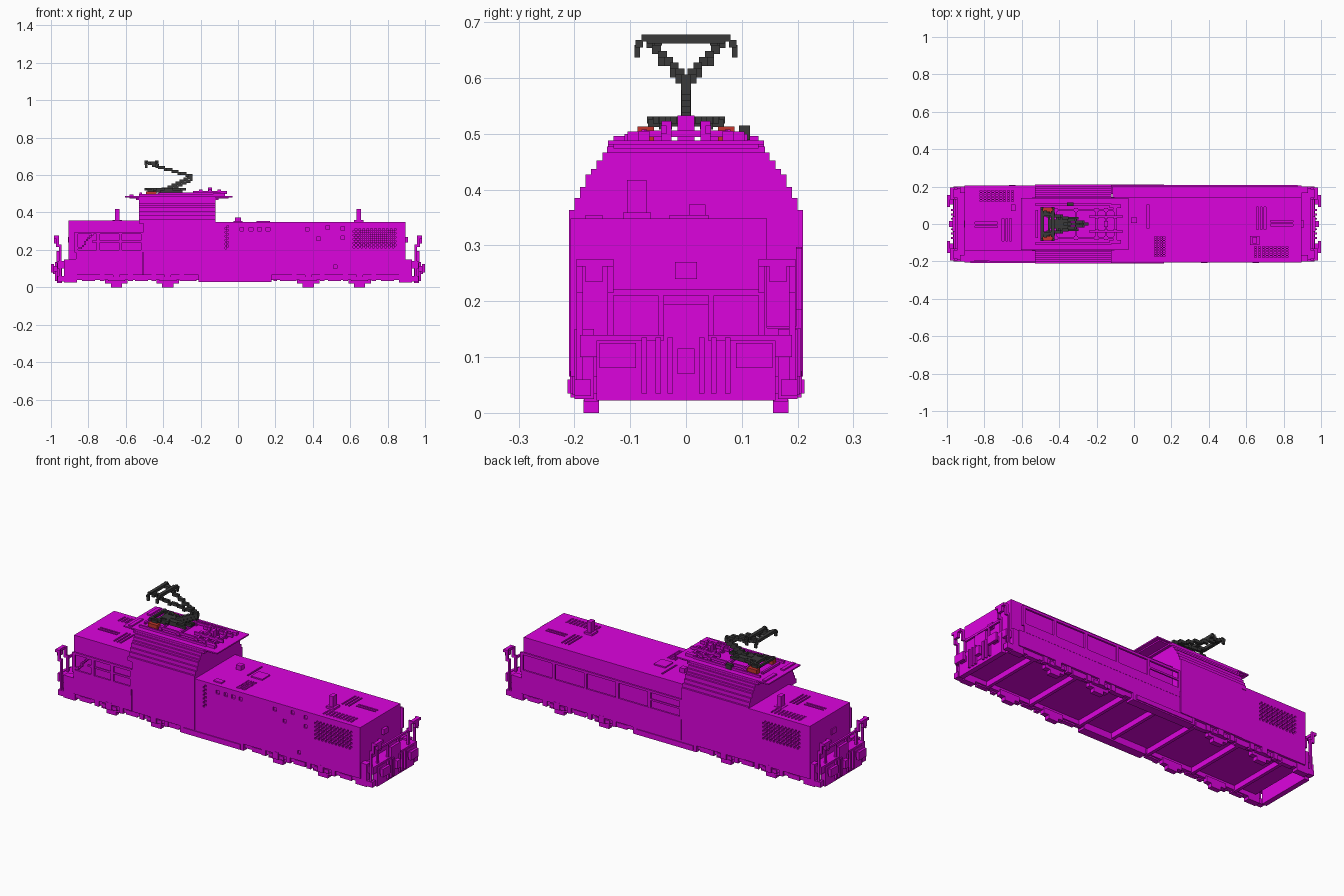
import bpy, bmesh
from mathutils import Vector, Matrix

if "Cube" in bpy.data.objects:
    bpy.data.objects.remove(bpy.data.objects["Cube"], do_unlink=True)


def material(name, rgb):
    m = bpy.data.materials.new(name)
    m.use_nodes = True
    m.diffuse_color = (*rgb, 1)
    m.node_tree.nodes["Principled BSDF"].inputs["Base Color"].default_value = (*rgb, 1)
    return m


MAGENTA = material("magenta", (0.72, 0.001, 0.73))
DARK = material("dark grey", (0.042, 0.042, 0.042))
RED = material("insulator red", (0.55, 0.035, 0.025))


def part(name, boxes, mat=MAGENTA):
    """One flat-shaded object from boxes (x0, x1, y0, y1, z0, z1)."""
    bm = bmesh.new()
    for x0, x1, y0, y1, z0, z1 in boxes:
        centre = Vector((x0 + x1, y0 + y1, z0 + z1)) / 2
        size = Matrix.Diagonal((x1 - x0, y1 - y0, z1 - z0, 1))
        bmesh.ops.create_cube(bm, size=1, matrix=Matrix.Translation(centre) @ size)
    me = bpy.data.meshes.new(name)
    bm.to_mesh(me)
    bm.free()
    me.materials.append(mat)
    ob = bpy.data.objects.new(name, me)
    bpy.context.collection.objects.link(ob)
    return ob


def cut(ob, boxes):
    """Sink slots into a part with a hidden cutter."""
    cutter = part(ob.name + "_cutter", boxes)
    cutter.hide_render = True
    cutter.hide_viewport = True
    mod = ob.modifiers.new("slots", "BOOLEAN")
    mod.operation = "DIFFERENCE"
    mod.solver = "EXACT"
    mod.object = cutter


def block(x, y, z, sx, sy, sz):
    return (x - sx / 2, x + sx / 2, y - sy / 2, y + sy / 2, z - sz / 2, z + sz / 2)


def steps(a, b, t=0.013, pitch=0.0105):
    """Small blocks stepping from a to b."""
    a, b = Vector(a), Vector(b)
    n = max(1, round(max(abs(c) for c in b - a) / pitch))
    return [block(*(round(c / pitch) * pitch for c in a.lerp(b, i / n)), t, t, t) for i in range(n + 1)]


def turned(boxes, lift=0):
    """Half turn about the vertical axis."""
    return [(-b, -a, -d, -c, e + lift, f + lift) for a, b, c, d, e, f in boxes]


def both_ends(boxes):
    return boxes + [(-b, -a, c, d, e, f) for a, b, c, d, e, f in boxes]


def both_sides(boxes):
    return boxes + [(a, b, -d, -c, e, f) for a, b, c, d, e, f in boxes]


# Two hoods, each set over to one side to leave a walkway
long_hood = part("long_hood", [(-0.122, 0.895, -0.207, 0.145, 0.065, 0.348)])
short_hood = part("short_hood", [(-0.905, -0.5, -0.145, 0.207, 0.065, 0.357)])

# Slots shared by both hoods: side grille, roof vents
grille = [block(0.62 + 0.021 * i + 0.0105 * (j % 2), -0.207, 0.215 + 0.0105 * j, 0.0095, 0.024, 0.0095)
          for i in range(11) for j in range(10)]
vents = [block(0.65 + 0.021 * i, -0.175 + 0.0125 * j, 0.348, 0.012, 0.008, 0.024)
         for i in range(9) for j in range(5)]
slots = [block(x, 0.03, 0.348, 0.009, 0.12, 0.024) for x in (0.66, 0.68, 0.70)]
slots += [block(0.79, y, 0.348, 0.12, 0.009, 0.024) for y in (-0.005, 0.015)]
cut(short_hood, turned(grille + vents) + turned(slots, 0.009))

# Extra hatches, stepped slot and vents on the long hood
hatches = [(0.02, 0.31), (0.07, 0.31), (0.115, 0.31), (0.16, 0.31), (0.37, 0.31), (0.48, 0.32),
           (0.56, 0.315), (0.56, 0.265), (0.43, 0.26), (0.52, 0.11)]
extra = [block(x, -0.207, z, 0.02, 0.02, 0.02) for x, z in hatches]
extra += [block(-0.065 + 0.0105 * (i % 2), -0.207, 0.21 + 0.0105 * i, 0.0095, 0.024, 0.0095) for i in range(12)]
extra += [block(0.115 + 0.015 * i, -0.17 + 0.0125 * j, 0.348, 0.009, 0.008, 0.024)
          for i in range(4) for j in range(9)]
extra += [block(0.075, 0.04, 0.348, 0.01, 0.13, 0.024)]
cut(long_hood, grille + vents + slots + extra)
part("roof_hatches", [block(0.135, 0.005, 0.348, 0.07, 0.07, 0.014), block(0, -0.165, 0.348, 0.05, 0.03, 0.014),
                      block(0, 0.02, 0.358, 0.03, 0.03, 0.03)])


def walkway(s, x0, x1, n):
    """Floor, parapet and framed railing on side s."""
    y0, y1 = sorted((s * 0.197, s * 0.208))
    f0, f1 = sorted((s * 0.14, s * 0.207))
    boxes = [(x0, x1, f0, f1, 0.065, 0.155), (x0, x1, y0, y1, 0.15, 0.2),
             (x0, x1, y0, y1, 0.284, 0.297)]
    for i in range(n + 1):
        x = x0 + (x1 - x0) * i / n
        boxes.append(block(x, s * 0.2025, 0.24, 0.018, 0.0105, 0.11))
    return boxes


part("front_walkway", walkway(-1, -0.865, -0.51, 3)
     + steps((-0.85, -0.2, 0.205), (-0.78, -0.2, 0.285), 0.011)
     + [(-0.78, -0.51, -0.207, -0.199, 0.24, 0.25), (-0.905, -0.865, -0.205, -0.14, 0.065, 0.152)])
part("back_walkway", walkway(1, -0.115, 0.865, 5)
     + [(-0.115, 0.08, 0.199, 0.207, 0.24, 0.25), (0.865, 0.895, 0.14, 0.205, 0.065, 0.152)])

# Cab stepping inwards to the roof, with its lower front corner set back
profile = [(0.21, 0.34, 0.364), (0.2, 0.35, 0.385), (0.19, 0.38, 0.405), (0.18, 0.40, 0.427),
           (0.17, 0.42, 0.437), (0.16, 0.43, 0.452), (0.15, 0.44, 0.467), (0.14, 0.46, 0.486)]
part("cab", [(-0.53, -0.12, -w, w, a, b) for w, a, b in profile]
     + [(-0.505, -0.12, -0.21, 0.21, 0.065, 0.345)])
part("cab_roof", [(-0.605, -0.03, -0.14, 0.14, 0.481, 0.488), (-0.58, -0.05, -0.13, 0.13, 0.474, 0.482),
                  (-0.545, -0.105, -0.142, 0.142, 0.466, 0.477)])

# Roof pipework and stands
pipes = both_sides([(-0.53, -0.12, 0.1, 0.11, 0.488, 0.5), (-0.42, -0.1, 0.07, 0.08, 0.495, 0.508),
                    (-0.58, -0.56, 0.03, 0.13, 0.488, 0.496), (-0.24, -0.06, 0.035, 0.045, 0.5, 0.515),
                    (-0.13, -0.07, 0.085, 0.105, 0.488, 0.504)])
for x in (-0.52, -0.42, -0.31, -0.2, -0.15, -0.1):
    pipes += [block(x, 0, 0.5, 0.012, 0.15, 0.012)]
    if x > -0.45:
        pipes += both_sides([block(x, 0.075, 0.495, 0.02, 0.02, 0.02)])
    if x > -0.25:
        pipes += both_sides([block(x, 0.035, 0.505, 0.018, 0.018, 0.036)])
part("roof_pipes", pipes + [block(-0.15, 0, 0.51, 0.02, 0.03, 0.045)])
part("insulators", both_sides([block(-0.465, 0.072, 0.5, 0.056, 0.03, 0.026)])
     + [block(-0.37, 0, 0.503, 0.03, 0.02, 0.02)], RED)

# Current collector: base, folding arms, contact head
base = both_sides([(-0.485, -0.45, 0.04, 0.068, 0.512, 0.526)])
base += [block(-0.34, 0.105, 0.502, 0.035, 0.02, 0.026), block(-0.4, 0.0, 0.522, 0.12, 0.05, 0.018)]
for s in (-1, 1):
    base += steps((-0.49, s * 0.06, 0.525), (-0.28, s * 0.01, 0.525))
    base += steps((-0.46, s * 0.04, 0.515), (-0.3, s * 0.03, 0.515))
for x, w in ((-0.495, 0.06), (-0.455, 0.06), (-0.41, 0.05), (-0.36, 0.035)):
    base += [block(x, 0, 0.525, 0.012, 2 * w, 0.012)]
part("collector_base", base, DARK)
part("collector_lower_arm", steps((-0.4, 0, 0.52), (-0.25, 0, 0.59), 0.018)
     + steps((-0.37, 0, 0.515), (-0.25, 0, 0.575), 0.016), DARK)
head = [block(x, 0, 0.67, 0.018, 0.14, 0.016) for x in (-0.49, -0.435)]
for s in (-1, 1):
    head += steps((-0.25, 0, 0.595), (-0.47, s * 0.06, 0.66), 0.016)
    for x in (-0.49, -0.435):
        head += steps((x, s * 0.07, 0.67), (x, s * 0.085, 0.66)) + [block(x, s * 0.087, 0.648, 0.014, 0.01, 0.022)]
    head.append(block(-0.465, s * 0.05, 0.665, 0.06, 0.014, 0.014))
part("collector_upper_arm_and_head", head, DARK)

# Hood stacks
stack = [block(0.645, -0.088, 0.38, 0.025, 0.035, 0.075), block(0.645, -0.088, 0.35, 0.05, 0.05, 0.018)]
part("hood_stacks", stack + turned(stack))

# End platforms, steps, buffers, couplers, hoses and handrails
ends = [(0.89, 0.965, -0.19, 0.19, 0.1, 0.14), (0.94, 0.968, -0.16, 0.16, 0.022, 0.13),
        (0.955, 0.97, -0.04, 0.04, 0.05, 0.195), (0.965, 0.99, -0.015, 0.015, 0.07, 0.115)]
ends += both_sides([(0.86, 0.93, 0.165, 0.2, 0.025, 0.15), (0.93, 0.965, 0.17, 0.2, 0.03, 0.06),
                    (0.965, 0.99, 0.105, 0.14, 0.085, 0.115), (0.985, 1.0, 0.09, 0.155, 0.08, 0.125)])
ends += both_sides([block(0.973, y, 0.085, 0.012, 0.01, 0.1) for y in (0.028, 0.05, 0.075)])
part("end_platforms_and_buffers", both_ends(ends))
rails = both_sides([(0.945, 0.956, 0.185, 0.196, 0.06, 0.23), (0.945, 0.956, 0.13, 0.141, 0.13, 0.23),
                    (0.956, 0.972, 0.185, 0.196, 0.215, 0.276), (0.956, 0.972, 0.13, 0.141, 0.215, 0.276),
                    (0.965, 0.985, 0.13, 0.196, 0.262, 0.276), (0.97, 0.985, 0.15, 0.18, 0.235, 0.265),
                    (0.945, 0.956, 0.04, 0.05, 0.13, 0.22)])
rails += [(0.945, 0.956, -0.14, 0.14, 0.21, 0.221)]
part("end_handrails", both_ends(rails))
part("end_lamps", both_ends([block(0.9, 0, 0.255, 0.02, 0.04, 0.03)]))

# Underframe: sills, crossbeams, centre tanks
under = both_sides([(-0.9, 0.9, 0.165, 0.195, 0.04, 0.07), (-0.21, 0.18, 0.16, 0.207, 0.028, 0.07),
                    (-0.19, 0.16, 0.185, 0.212, 0.035, 0.06)])
under += [block(x, 0, 0.05, 0.018, 0.36, 0.03) for x in (-0.78, -0.51, -0.23, 0, 0.2, 0.51, 0.78)]
part("underframe", under)

# Wheel guards, axle boxes and springs
gear = []
for x in (-0.65, -0.375, 0.375, 0.65):
    gear += [block(x, 0.17, 0.012, 0.06, 0.028, 0.024), block(x, 0.17, 0.035, 0.12, 0.026, 0.03),
             block(x, 0.197, 0.055, 0.035, 0.022, 0.04), block(x, 0.19, 0.045, 0.09, 0.02, 0.02)]
    gear += [block(x + d, 0.192, 0.05, 0.025, 0.022, 0.035) for d in (-0.075, 0.075)]
for x in (-0.8, -0.515, -0.26, 0.26, 0.515, 0.8):
    gear += [block(x, 0.185, 0.045, 0.07, 0.025, 0.025)]
part("running_gear", both_sides(gear))
